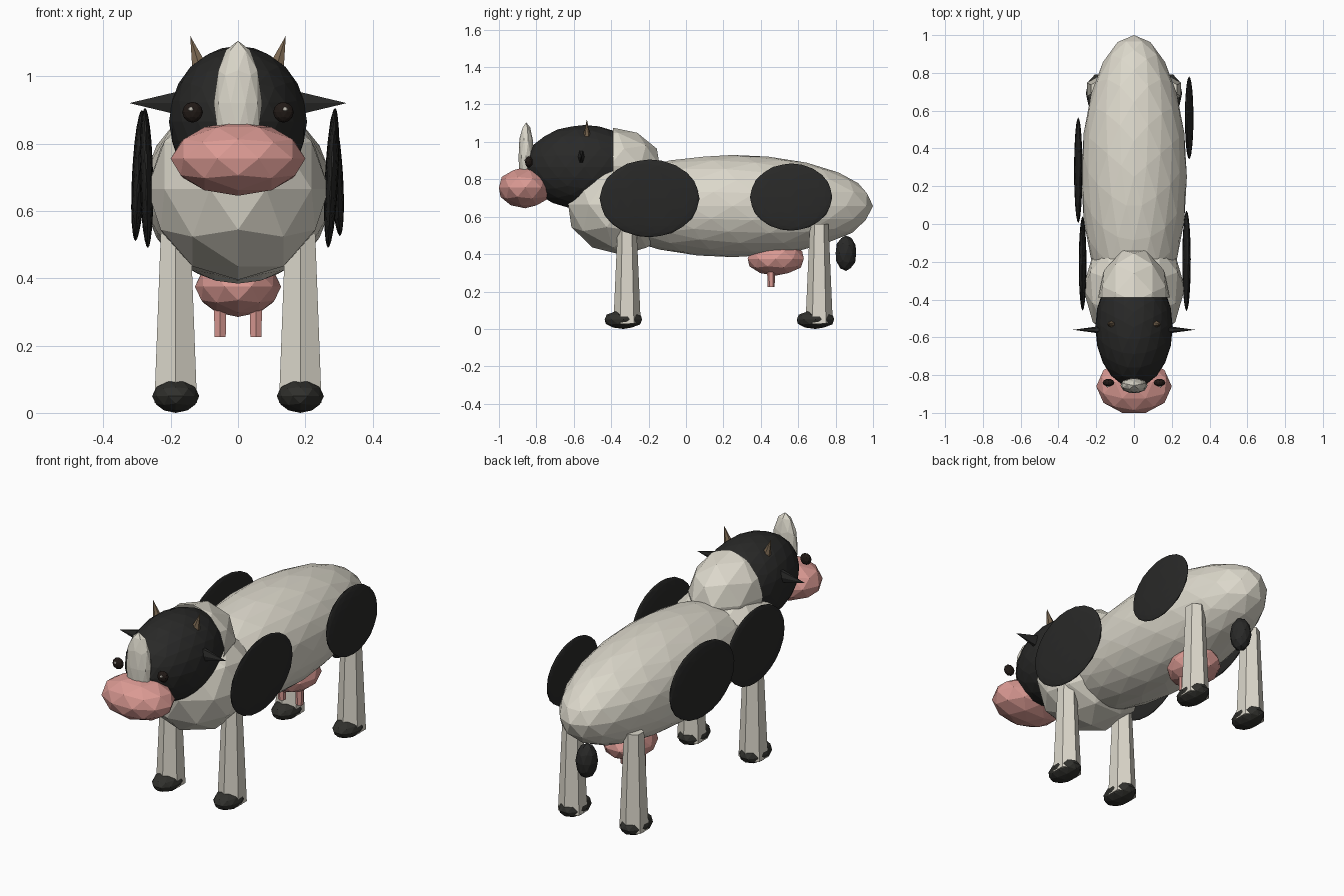
import bpy, bmesh, math
from mathutils import Matrix, Vector

if "Cube" in bpy.data.objects:
    bpy.data.objects.remove(bpy.data.objects["Cube"])


def mat(name, rgb):
    m = bpy.data.materials.new(name)
    m.diffuse_color = (*rgb, 1)
    m.use_nodes = True
    m.node_tree.nodes["Principled BSDF"].inputs["Base Color"].default_value = m.diffuse_color
    return m


WHITE = mat("cream", (0.72, 0.69, 0.60))
BLACK = mat("black", (0.022, 0.022, 0.021))
PINK = mat("pink", (0.70, 0.32, 0.29))
HOOF = mat("hoof", (0.03, 0.03, 0.026))
HORN = mat("horn", (0.20, 0.14, 0.085))
EYE = mat("eye", (0.015, 0.01, 0.008))
GLINT = mat("glint", (0.9, 0.85, 0.75))


def finish(name, bm, material):
    bmesh.ops.recalc_face_normals(bm, faces=bm.faces)
    me = bpy.data.meshes.new(name)
    bm.to_mesh(me)
    bm.free()
    me.materials.append(material)
    ob = bpy.data.objects.new(name, me)
    bpy.context.collection.objects.link(ob)
    return ob


def blob(name, centre, radii, material, level=2, tilt=0.0, clip_y=None):
    """Faceted ellipsoid with exact radii, optionally tilted about y or cut at y."""
    bm = bmesh.new()
    bmesh.ops.create_icosphere(bm, subdivisions=level, radius=1,
                               matrix=Matrix.Rotation(math.pi / 2, 4, 'Z'))
    ext = [max(abs(v.co[i]) for v in bm.verts) for i in range(3)]
    rot = Matrix.Rotation(tilt, 3, 'Y')
    for v in bm.verts:
        v.co = rot @ Vector([v.co[i] / ext[i] * radii[i] for i in range(3)]) + Vector(centre)
    if clip_y is not None:
        bmesh.ops.bisect_plane(bm, geom=bm.verts[:] + bm.edges[:] + bm.faces[:],
                               plane_co=(0, clip_y, 0), plane_no=(0, -1, 0), clear_outer=True)
    return finish(name, bm, material)


def taper(name, base, tip, r1, r2, sides, material, flat_y=1.0):
    """Tapered prism or cone from base to tip."""
    base, tip = Vector(base), Vector(tip)
    axis = tip - base
    bm = bmesh.new()
    bmesh.ops.create_cone(bm, cap_ends=True, segments=sides, radius1=r1, radius2=r2,
                          depth=axis.length)
    rot = Vector((0, 0, 1)).rotation_difference(axis).to_matrix()
    for v in bm.verts:
        p = rot @ v.co
        p.y *= flat_y
        v.co = p + (base + tip) / 2
    return finish(name, bm, material)


# Torso, chest, neck and head
blob("body", (0, 0.25, 0.657), (0.28, 0.75, 0.273), WHITE, 3)
blob("chest", (0, -0.34, 0.665), (0.27, 0.29, 0.27), WHITE)
blob("neck", (0, -0.41, 0.87), (0.195, 0.27, 0.21), WHITE, clip_y=-0.39)
blob("head", (0, -0.545, 0.865), (0.205, 0.32, 0.225), BLACK, 3)
blob("blaze", (0, -0.855, 0.92), (0.072, 0.04, 0.185), WHITE)
blob("muzzle", (0, -0.86, 0.755), (0.2, 0.14, 0.11), PINK)

# Udder and tail tuft
blob("udder", (0, 0.48, 0.375), (0.128, 0.15, 0.09), PINK)
blob("tail_tuft", (0, 0.855, 0.405), (0.055, 0.055, 0.095), BLACK)

# Mirrored parts
for s, side in ((1, "right"), (-1, "left")):
    blob(f"eye_{side}", (s * 0.135, -0.84, 0.893), (0.031, 0.02, 0.031), EYE)
    blob(f"eye_glint_{side}", (s * 0.14, -0.86, 0.902), (0.007, 0.005, 0.007), GLINT, 1)
    taper(f"ear_{side}", (s * 0.17, -0.56, 0.92), (s * 0.323, -0.56, 0.92),
          0.042, 0, 6, BLACK, 0.5)
    taper(f"horn_{side}", (s * 0.112, -0.53, 1.02), (s * 0.142, -0.53, 1.12),
          0.028, 0, 6, HORN, 0.8)
    taper(f"teat_{side}", (s * 0.053, 0.455, 0.225), (s * 0.053, 0.455, 0.34),
          0.019, 0.022, 6, PINK)
    for end, leg_y, hoof_y in (("front", -0.315, -0.335), ("back", 0.712, 0.692)):
        taper(f"{end}_leg_{side}", (s * 0.185, leg_y, 0.03), (s * 0.185, leg_y, 0.56),
              0.073, 0.05, 6, WHITE)
        blob(f"{end}_hoof_{side}", (s * 0.185, hoof_y, 0.05), (0.07, 0.1, 0.05), HOOF)

# Flank patches: x, y, z, half length, half height, tilt
for i, (x, y, z, ry, rz, t) in enumerate((
        (0.278, -0.195, 0.698, 0.267, 0.208, 0.05),
        (0.292, 0.562, 0.705, 0.22, 0.18, -0.06),
        (-0.272, -0.21, 0.698, 0.25, 0.208, -0.02),
        (-0.295, 0.285, 0.705, 0.28, 0.195, 0.05))):
    blob(f"patch_{i + 1}", (x, y, z), (0.02, ry, rz), BLACK, 3, t)
